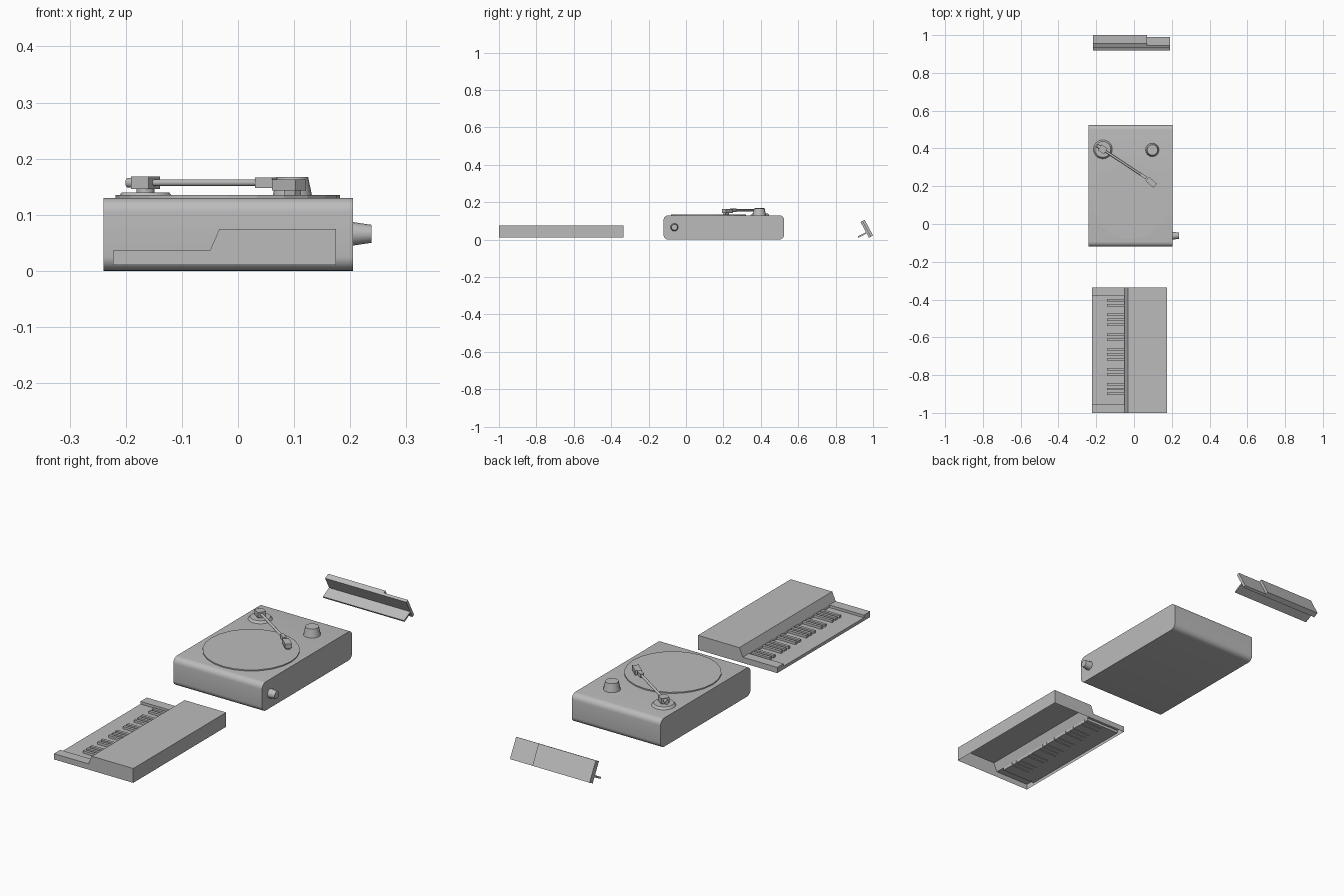
import bpy, bmesh, math
from mathutils import Matrix, Vector

if "Cube" in bpy.data.objects:
    bpy.data.objects.remove(bpy.data.objects["Cube"])

grey = bpy.data.materials.new("plain_grey")
grey.diffuse_color = (0.5, 0.5, 0.5, 1)
grey.use_nodes = True
grey.node_tree.nodes["Principled BSDF"].inputs["Base Color"].default_value = grey.diffuse_color


def finish(name, bm, smooth=False, outward=True):
    if outward:
        bmesh.ops.recalc_face_normals(bm, faces=bm.faces[:])
    me = bpy.data.meshes.new(name)
    bm.to_mesh(me)
    bm.free()
    ob = bpy.data.objects.new(name, me)
    bpy.context.collection.objects.link(ob)
    me.materials.append(grey)
    if smooth:
        bpy.ops.object.select_all(action='DESELECT')
        ob.select_set(True)
        bpy.context.view_layer.objects.active = ob
        bpy.ops.object.shade_smooth_by_angle(angle=math.radians(35))
    return ob


def box(name, centre, size, rot=None):
    bm = bmesh.new()
    m = Matrix.Translation(centre) @ (rot or Matrix()) @ Matrix.Diagonal((*size, 1))
    bmesh.ops.create_cube(bm, size=1, matrix=m)
    return finish(name, bm)


def cone(name, centre, axis, r1, r2, depth, sides, smooth=True):
    bm = bmesh.new()
    q = Vector((0, 0, 1)).rotation_difference(Vector(axis)).to_matrix().to_4x4()
    bmesh.ops.create_cone(bm, cap_ends=True, segments=sides, radius1=r1, radius2=r2,
                          depth=depth, matrix=Matrix.Translation(centre) @ q)
    return finish(name, bm, smooth)


def prism_x(name, profile, x0, x1, smooth=False):
    """Extrude a (y, z) profile along x."""
    bm = bmesh.new()
    f = bm.faces.new([bm.verts.new((x0, y, z)) for y, z in profile])
    r = bmesh.ops.extrude_face_region(bm, geom=[f])
    bmesh.ops.translate(bm, vec=(x1 - x0, 0, 0),
                        verts=[v for v in r['geom'] if isinstance(v, bmesh.types.BMVert)])
    return finish(name, bm, smooth)


# --- Record player body: rounded front and back edges
R = 0.026
prof = []
for cy, cz, a0 in ((0.525 - R, 0.13 - R, 0), (-0.12 + R, 0.13 - R, 90),
                   (-0.12 + R, R, 180), (0.525 - R, R, 270)):
    for i in range(7):
        a = math.radians(a0 + 15 * i)
        prof.append((cy + R * math.cos(a), cz + R * math.sin(a)))
prism_x("player_body", prof, -0.24, 0.205, True)

# Platter and knobs
cone("platter", (-0.018, 0.12, 0.132), (0, 0, 1), 0.2, 0.2, 0.006, 24, False)
cone("top_knob", (0.097, 0.392, 0.148), (0, 0, 1), 0.036, 0.028, 0.038, 16)
cone("side_knob", (0.221, -0.062, 0.066), (1, 0, 0), 0.021, 0.016, 0.034, 16)

# Tone arm, running from its pivot to the head
pivot = Vector((-0.165, 0.395, 0))
arm_end = Vector((0.05, 0.253, 0))
d = (arm_end - pivot).normalized()
rot = Matrix.Rotation(math.atan2(d.y, d.x), 4, 'Z')
up = Vector((0, 0, 0.157))
cone("arm_base", pivot + Vector((0, 0, 0.135)), (0, 0, 1), 0.05, 0.042, 0.01, 24)
cone("arm_post", pivot + Vector((0, 0, 0.144)), (0, 0, 1), 0.016, 0.016, 0.012, 16)
box("arm_pivot_block", pivot + up, (0.038, 0.036, 0.023), rot)
cone("counterweight", pivot + up - d * 0.027, d, 0.009, 0.009, 0.02, 16)
cone("arm_tube", (pivot + arm_end) / 2 + up, d, 0.006, 0.006, (arm_end - pivot).length, 12)
box("head_neck", arm_end + up, (0.036, 0.016, 0.018), rot)
rot2 = Matrix.Rotation(math.radians(-42), 4, 'Z')
box("head_shell", Vector((0.091, 0.221, 0.153)), (0.056, 0.028, 0.02), rot2)
box("needle_block", Vector((0.097, 0.215, 0.14)), (0.026, 0.016, 0.01), rot2)

# --- Keyboard shell: open underneath, lofted along y with a sunken key bed
bm = bmesh.new()
HI, LO = 0.036, 0.024
rows = []
for y, h in ((-1, HI), (-0.955, HI), (-0.955, LO), (-0.38, LO), (-0.38, HI), (-0.335, HI)):
    pts = ((-0.223, 0.01), (-0.223, h), (-0.05, h), (-0.05, HI),
           (-0.033, 0.075), (0.175, 0.075), (0.175, 0.01))
    rows.append([bm.verts.new((x, y, z)) for x, z in pts])
for a, b in zip(rows, rows[1:]):
    for i in range(6):
        bm.faces.new((a[i], b[i], b[i + 1], a[i + 1]))
bm.faces.new(rows[0])
bm.faces.new(rows[-1][::-1])
bmesh.ops.remove_doubles(bm, verts=bm.verts[:], dist=1e-5)
bmesh.ops.dissolve_degenerate(bm, edges=bm.edges[:], dist=1e-5)
bmesh.ops.recalc_face_normals(bm, faces=bm.faces[:])
top = max(bm.faces, key=lambda f: f.calc_center_median().z)
if top.normal.z < 0:
    bmesh.ops.reverse_faces(bm, faces=bm.faces[:])
finish("keyboard_shell", bm, outward=False)

# Raised keys: three octaves in groups of two and three
STEP = 0.575 / 22
for octave in range(3):
    for k in (1, 2, 4, 5, 6):
        y = -0.377 - STEP * (7 * octave + k)
        box("raised_key", (-0.096, y, 0.028), (0.095, 0.013, 0.014))

# --- Leaning panel with a lip, drawn in its own tilted (down, back) axes
down, back = Vector((0.47, -0.883)), Vector((0.883, 0.47))
foot = Vector((0.978, 0.01))


def tilted(name, x0, x1, s0, s1, n0, n1):
    prof = [foot - down * s + back * n for s, n in ((s0, n0), (s1, n0), (s1, n1), (s0, n1))]
    prism_x(name, prof, x0, x1)


tilted("panel_board", -0.217, 0.19, 0, 0.095, 0, 0.013)
tilted("panel_back_plate", -0.217, 0.07, 0, 0.095, 0.013, 0.025)
tilted("panel_lip", -0.217, 0.19, 0.026, 0.034, -0.05, 0.001)
